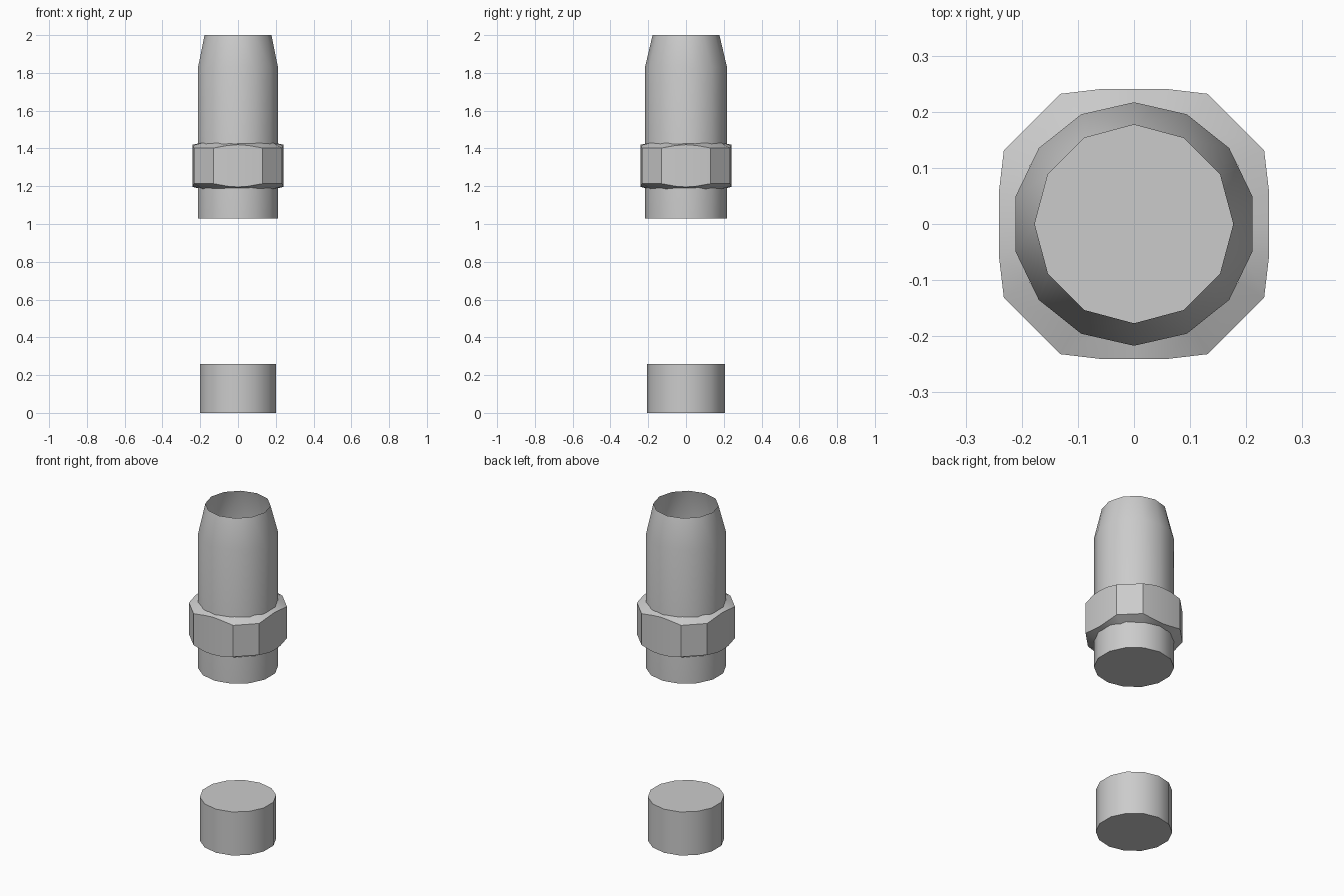
import bpy, bmesh, math

if "Cube" in bpy.data.objects:
    bpy.data.objects.remove(bpy.data.objects["Cube"])


def ring(bm, n, r, z):
    """Closed loop of n points with one vertex on +y."""
    vs = [bm.verts.new((r * math.sin(2 * math.pi * i / n),
                        r * math.cos(2 * math.pi * i / n), z)) for i in range(n)]
    return vs, loop(bm, vs)


def loop(bm, vs):
    return [bm.edges.new((vs[i], vs[(i + 1) % len(vs)])) for i in range(len(vs))]


def skin(bm, *loops):
    for a, b in zip(loops, loops[1:]):
        bmesh.ops.bridge_loops(bm, edges=a + b)


def finish(bm, name, angle):
    bmesh.ops.recalc_face_normals(bm, faces=bm.faces)
    me = bpy.data.meshes.new(name)
    bm.to_mesh(me)
    bm.free()
    ob = bpy.data.objects.new(name, me)
    bpy.context.collection.objects.link(ob)
    bpy.ops.object.select_all(action='DESELECT')
    bpy.context.view_layer.objects.active = ob
    ob.select_set(True)
    bpy.ops.object.shade_smooth_by_angle(angle=math.radians(angle))


# Base plug
bm = bmesh.new()
bottom, e0 = ring(bm, 14, 0.207, 0)
top, e1 = ring(bm, 14, 0.207, 0.26)
skin(bm, e0, e1)
bm.faces.new(bottom)
bm.faces.new(top)
finish(bm, "base_plug", 35)

# Hollow tube: closed underneath, tapering to a 12-sided open mouth
bm = bmesh.new()
floor, e0 = ring(bm, 14, 0.217, 1.03)
_, e1 = ring(bm, 14, 0.217, 1.83)
_, e2 = ring(bm, 12, 0.177, 2.0)
skin(bm, e0, e1, e2)
bm.faces.new(floor)
finish(bm, "tapered_tube", 35)

# Nut collar: four bulged sides, cut corners, scalloped chamfers
side = [(-0.131, 0.232, 0.094), (-0.055, 0.241, 0.108), (0, 0.241, 0.112),
        (0.055, 0.241, 0.108), (0.131, 0.232, 0.094)]
MID = 1.308


def nut_ring(bm, sign, scale=1.0, half=None):
    vs = []
    for k in range(4):
        c, s = math.cos(k * math.pi / 2), math.sin(k * math.pi / 2)
        for x, y, h in side:
            vs.append(bm.verts.new(((x * c + y * s) * scale, (y * c - x * s) * scale,
                                    MID + sign * (half or h))))
    return loop(bm, vs)


bm = bmesh.new()
skin(bm, nut_ring(bm, -1, 0.8, 0.122), nut_ring(bm, -1),
     nut_ring(bm, 1), nut_ring(bm, 1, 0.8, 0.122))
finish(bm, "nut_collar", 25)
